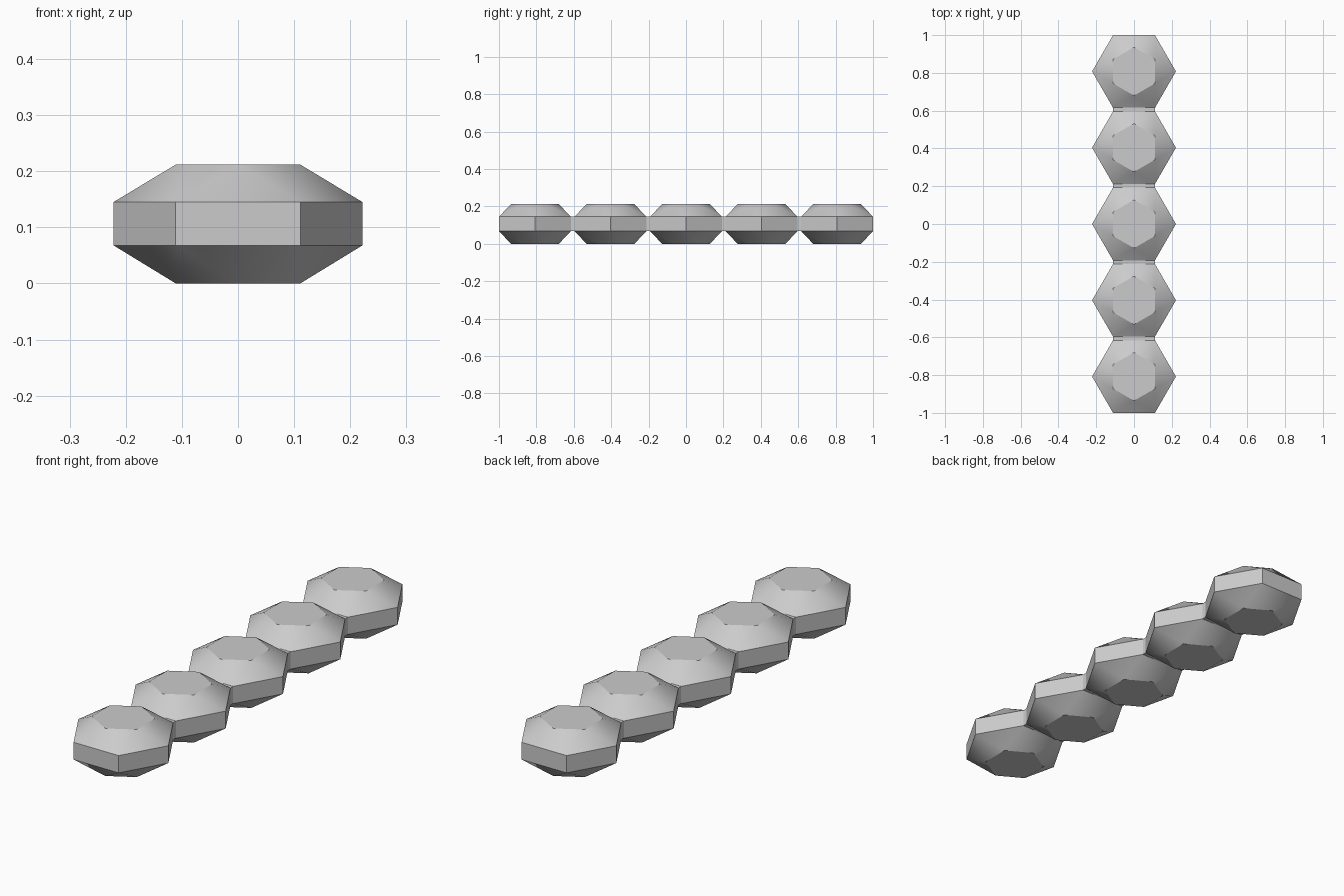
import bpy, bmesh, math

cube = bpy.data.objects.get("Cube")
if cube:
    bpy.data.objects.remove(cube)

COUNT = 5
RADIUS = 0.222                       # widest hexagon, corners on the x axis
CAP_RADIUS = 0.128                   # top and bottom hexagon, turned by half a side
BAND_LOW, BAND_HIGH, TOP = 0.068, 0.145, 0.212
REACH = RADIUS * math.cos(math.pi / 6)
SPACING = (2 - 2 * REACH) / (COUNT - 1)

grey = bpy.data.materials.new("light grey")
grey.use_nodes = True
colour = (0.6, 0.6, 0.6, 1)
grey.diffuse_color = colour
grey.node_tree.nodes["Principled BSDF"].inputs["Base Color"].default_value = colour


def add_object(name, bm, y):
    bmesh.ops.recalc_face_normals(bm, faces=bm.faces)
    mesh = bpy.data.meshes.new(name)
    bm.to_mesh(mesh)
    bm.free()
    mesh.materials.append(grey)
    obj = bpy.data.objects.new(name, mesh)
    obj.location.y = y
    bpy.context.collection.objects.link(obj)
    return obj


def ring(bm, radius, z, turn):
    angles = [math.radians(60 * i + turn) for i in range(6)]
    return [bm.verts.new((radius * math.cos(a), radius * math.sin(a), z)) for a in angles]


def facet_bead(name, y):
    bm = bmesh.new()
    base = ring(bm, CAP_RADIUS, 0, 30)
    low = ring(bm, RADIUS, BAND_LOW, 0)
    high = ring(bm, RADIUS, BAND_HIGH, 0)
    top = ring(bm, CAP_RADIUS, TOP, 30)
    bm.faces.new(base)
    bm.faces.new(top)
    for i in range(6):
        j = (i + 1) % 6
        bm.faces.new((low[i], low[j], high[j], high[i]))
        # Alternating triangles join the band to each turned cap
        for outer, cap in ((low, base), (high, top)):
            bm.faces.new((outer[i], outer[j], cap[i]))
            bm.faces.new((cap[i], outer[j], cap[j]))
    obj = add_object(name, bm, y)
    bpy.ops.object.select_all(action='DESELECT')
    obj.select_set(True)
    bpy.context.view_layer.objects.active = obj
    bpy.ops.object.shade_smooth_by_angle(angle=math.radians(30))


def link(name, y):
    # Short block filling the gap between two facing band sides
    bm = bmesh.new()
    bmesh.ops.create_cube(bm, size=1)
    bmesh.ops.scale(bm, verts=bm.verts, vec=(RADIUS, SPACING - 2 * REACH, BAND_HIGH - BAND_LOW))
    bmesh.ops.translate(bm, verts=bm.verts, vec=(0, 0, (BAND_HIGH + BAND_LOW) / 2))
    add_object(name, bm, y)


for n in range(COUNT):
    y = (n - (COUNT - 1) / 2) * SPACING
    facet_bead(f"bead_{n + 1}", y)
    if n < COUNT - 1:
        link(f"link_{n + 1}", y + SPACING / 2)
